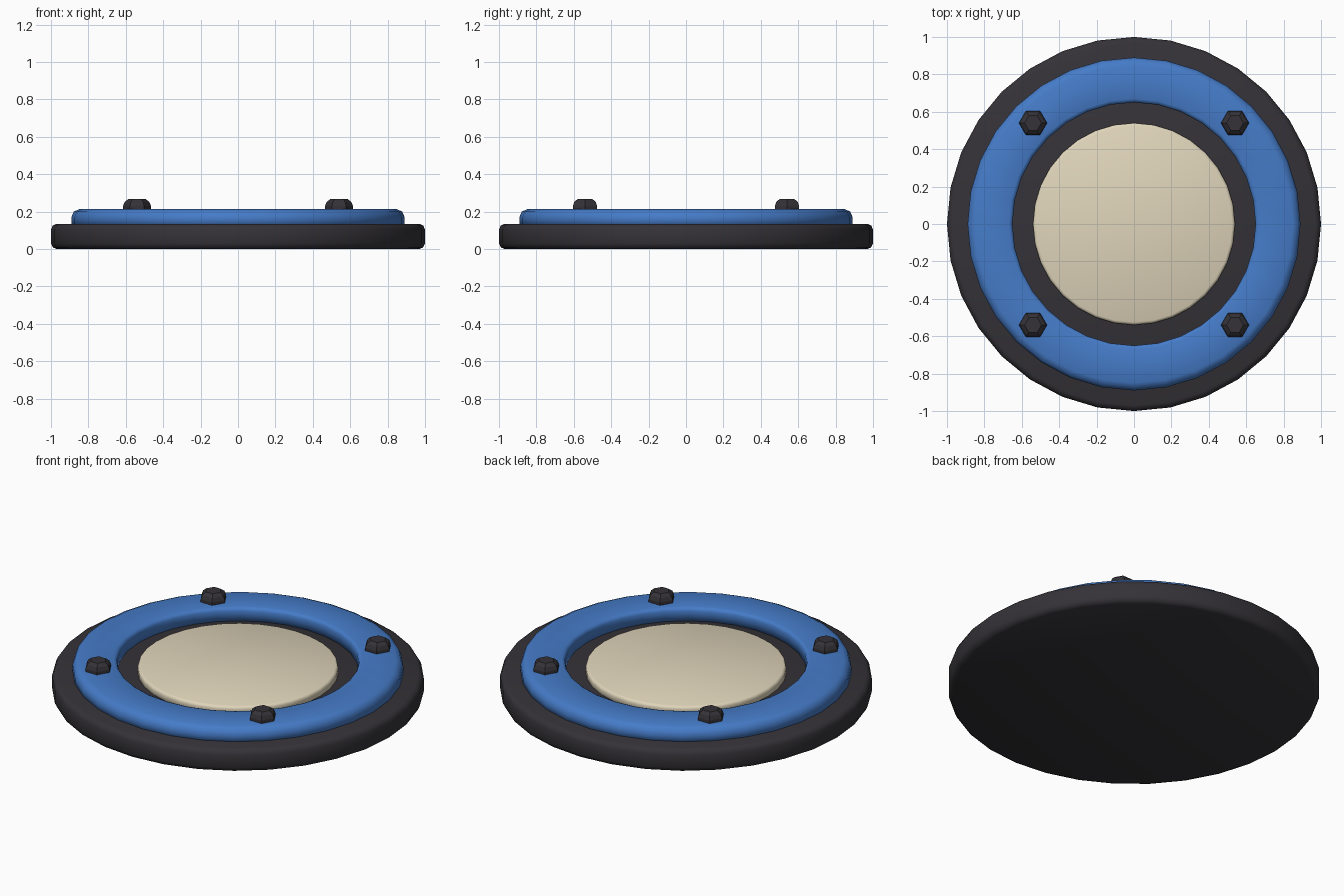
import bpy
from math import sin, cos, pi

if "Cube" in bpy.data.objects:
    bpy.data.objects.remove(bpy.data.objects["Cube"])


def lathe(name, profile, color, sides=32, closed=False, smooth=True, loc=(0, 0, 0)):
    """Spin an (r, z) profile around z; open profiles get flat end caps."""
    n = len(profile)
    verts = [(r * cos(2 * pi * i / sides), r * sin(2 * pi * i / sides), z)
             for r, z in profile for i in range(sides)]
    faces = []
    for k in range(n if closed else n - 1):
        a, b = k * sides, (k + 1) % n * sides
        for i in range(sides):
            j = (i + 1) % sides
            faces.append((a + i, a + j, b + j, b + i))
    if not closed:
        faces.append(tuple(reversed(range(sides))))
        faces.append(tuple(range((n - 1) * sides, n * sides)))
    mesh = bpy.data.meshes.new(name)
    mesh.from_pydata(verts, [], faces)
    for p in mesh.polygons:
        p.use_smooth = smooth
    mesh.materials.append(color)
    obj = bpy.data.objects.new(name, mesh)
    obj.location = loc
    bpy.context.collection.objects.link(obj)
    return obj


def material(name, rgb):
    m = bpy.data.materials.new(name)
    m.diffuse_color = (*rgb, 1)
    m.use_nodes = True
    m.node_tree.nodes["Principled BSDF"].inputs["Base Color"].default_value = m.diffuse_color
    return m


dark = material("dark", (0.035, 0.032, 0.038))
blue = material("blue", (0.06, 0.2, 0.58))
cream = material("cream", (0.75, 0.67, 0.5))

# Round base plate with softened rims
lathe("base_plate", [(0.97, 0), (0.99, 0.009), (1, 0.03),
                     (1, 0.105), (0.99, 0.126), (0.97, 0.135)], dark)

# Raised blue ring
lathe("blue_ring", [(0.65, 0.12), (0.89, 0.12), (0.89, 0.172), (0.878, 0.2),
                    (0.85, 0.213), (0.67, 0.213), (0.656, 0.207), (0.65, 0.193)],
      blue, closed=True)

# Central disc
lathe("centre_disc", [(0.54, 0.12), (0.54, 0.163), (0.536, 0.174), (0.525, 0.179)], cream)

# Four hexagonal bolts
for x in (-0.54, 0.54):
    for y in (-0.54, 0.54):
        lathe("bolt", [(0.075, 0.19), (0.075, 0.23), (0.066, 0.252), (0.045, 0.268)],
              dark, sides=6, smooth=False, loc=(x, y, 0))
